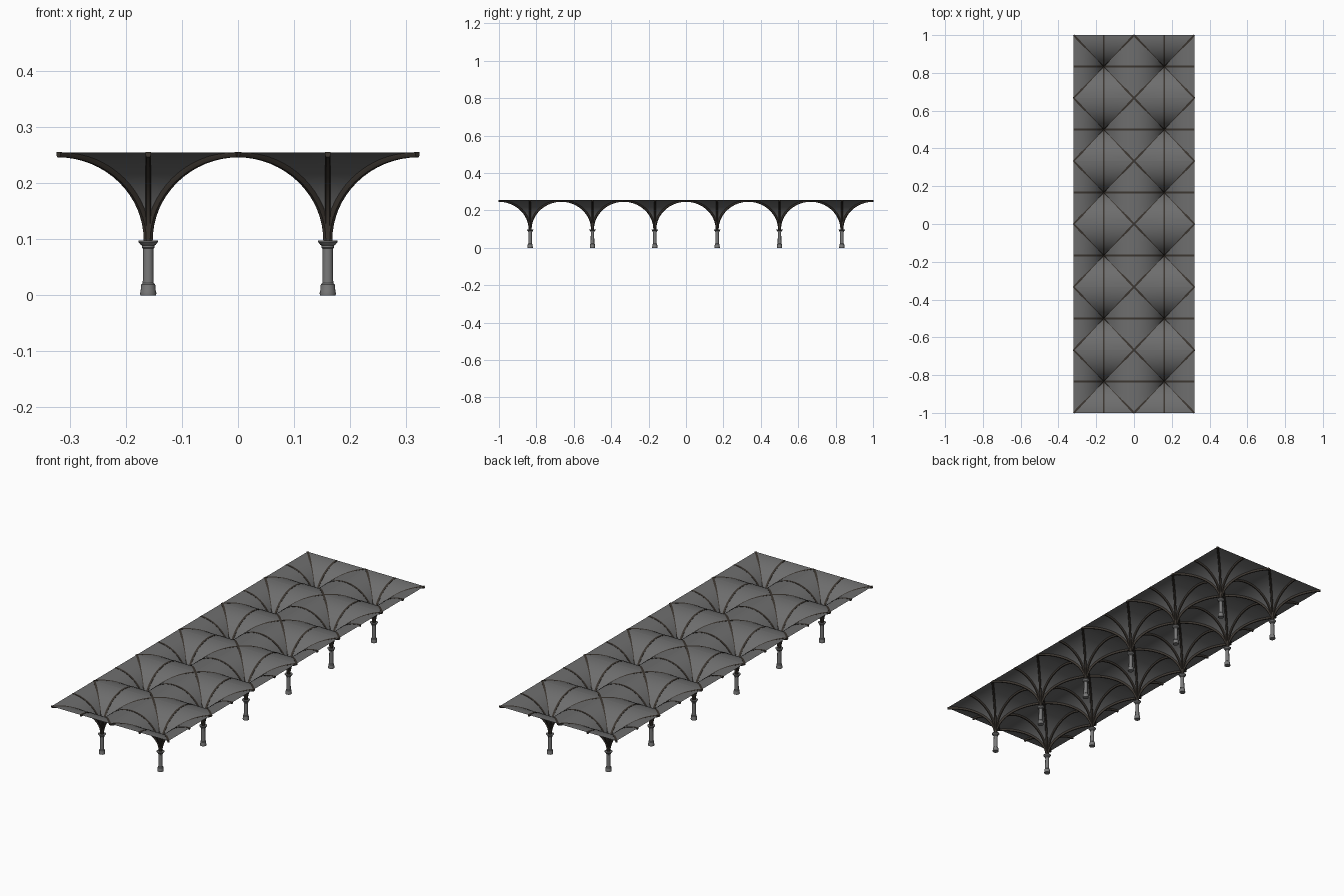
import bpy, bmesh, math
from mathutils import Vector

if "Cube" in bpy.data.objects:
    bpy.data.objects.remove(bpy.data.objects["Cube"])

HX, HY = 0.16, 1 / 6          # half bay sizes
SPRING, RISE = 0.097, 0.157   # springing height and arch rise
N = 16                        # steps along each arch


def material(name, rgb):
    m = bpy.data.materials.new(name)
    m.diffuse_color = (*rgb, 1)
    m.use_nodes = True
    m.node_tree.nodes["Principled BSDF"].inputs["Base Color"].default_value = m.diffuse_color
    return m


web_grey = material("web grey", (0.155, 0.155, 0.155))
stone_grey = material("column grey", (0.19, 0.19, 0.19))
rib_brown = material("dark rib brown", (0.045, 0.037, 0.03))


def mesh_from(bm, name, mat):
    me = bpy.data.meshes.new(name)
    bm.to_mesh(me)
    bm.free()
    me.materials.append(mat)
    return me


def arch(i):
    """Distance out from the column (0..1) and height on the arch."""
    a = math.pi / 2 * i / N
    return 1 - math.cos(a), SPRING + RISE * math.sin(a)


# vault webs: four curved triangles fanning out of a column
def vault_mesh():
    bm = bmesh.new()
    for ax, ay, bx, by in ((1, 0, 0, 1), (0, 1, -1, 0), (-1, 0, 0, -1), (0, -1, 1, 0)):
        rows = []
        for i in range(N + 1):
            t, z = arch(i)
            rows.append([bm.verts.new(((ax + s * bx) * t * HX, (ay + s * by) * t * HY, z))
                         for s in (-1, 0, 1)])
        for r, q in zip(rows, rows[1:]):
            for k in (0, 1):
                bm.faces.new((r[k], q[k], q[k + 1], r[k + 1]))
    bmesh.ops.dissolve_degenerate(bm, dist=1e-6, edges=bm.edges[:])
    return mesh_from(bm, "vault_web", web_grey)


# ribs: chamfered bars swept along the eight arches of a column
def rib_mesh():
    section = [(-0.005, -0.001), (0.005, -0.001), (0.005, 0.004), (0.003, 0.008),
               (-0.003, 0.008), (-0.005, 0.004)]
    bm = bmesh.new()
    for a in (-1, 0, 1):
        for b in (-1, 0, 1):
            if not (a or b):
                continue
            run = Vector((a * HX, b * HY, 0))
            out = run.normalized()
            side = out.cross(Vector((0, 0, 1)))
            rings = []
            for i in range(N + 1):
                t, z = arch(i)
                ang = math.pi / 2 * i / N
                nrm = (out * math.cos(ang) * RISE
                       - Vector((0, 0, 1)) * math.sin(ang) * run.length).normalized()
                p = run * t + Vector((0, 0, z))
                rings.append([bm.verts.new(p + side * w + nrm * d) for w, d in section])
            for r, q in zip(rings, rings[1:]):
                for k in range(6):
                    j = (k + 1) % 6
                    bm.faces.new((r[k], r[j], q[j], q[k]))
            bm.faces.new(rings[0])
            bm.faces.new(rings[-1])
    bmesh.ops.recalc_face_normals(bm, faces=bm.faces[:])
    return mesh_from(bm, "vault_ribs", rib_brown)


# column: turned base, shaft and capital
def column_mesh(sides=20):
    profile = [(0, 0), (0.014, 0), (0.0145, 0.004), (0.0135, 0.008), (0.0125, 0.019),
               (0.0098, 0.022), (0.009, 0.083), (0.0115, 0.085), (0.0115, 0.089),
               (0.0135, 0.090), (0.0165, 0.094), (0.0175, 0.095), (0.0175, 0.098), (0, 0.098)]
    bm = bmesh.new()
    vs = [bm.verts.new((r, 0, z)) for r, z in profile]
    es = [bm.edges.new(p) for p in zip(vs, vs[1:])]
    bmesh.ops.spin(bm, geom=vs + es, cent=(0, 0, 0), axis=(0, 0, 1),
                   angle=2 * math.pi, steps=sides)
    bmesh.ops.remove_doubles(bm, verts=bm.verts[:], dist=1e-5)
    bmesh.ops.recalc_face_normals(bm, faces=bm.faces[:])
    return mesh_from(bm, "column", stone_grey)


# two rows of six columns, each carrying its part of the vault
parts = [vault_mesh(), rib_mesh(), column_mesh()]
for me in parts:
    for col in (-1, 1):
        for row in range(6):
            ob = bpy.data.objects.new(me.name, me)
            ob.location = (col * HX, -1 + HY * (2 * row + 1), 0)
            bpy.context.collection.objects.link(ob)
            ob.select_set(True)
            bpy.context.view_layer.objects.active = ob
bpy.ops.object.shade_smooth_by_angle(angle=math.radians(35))
